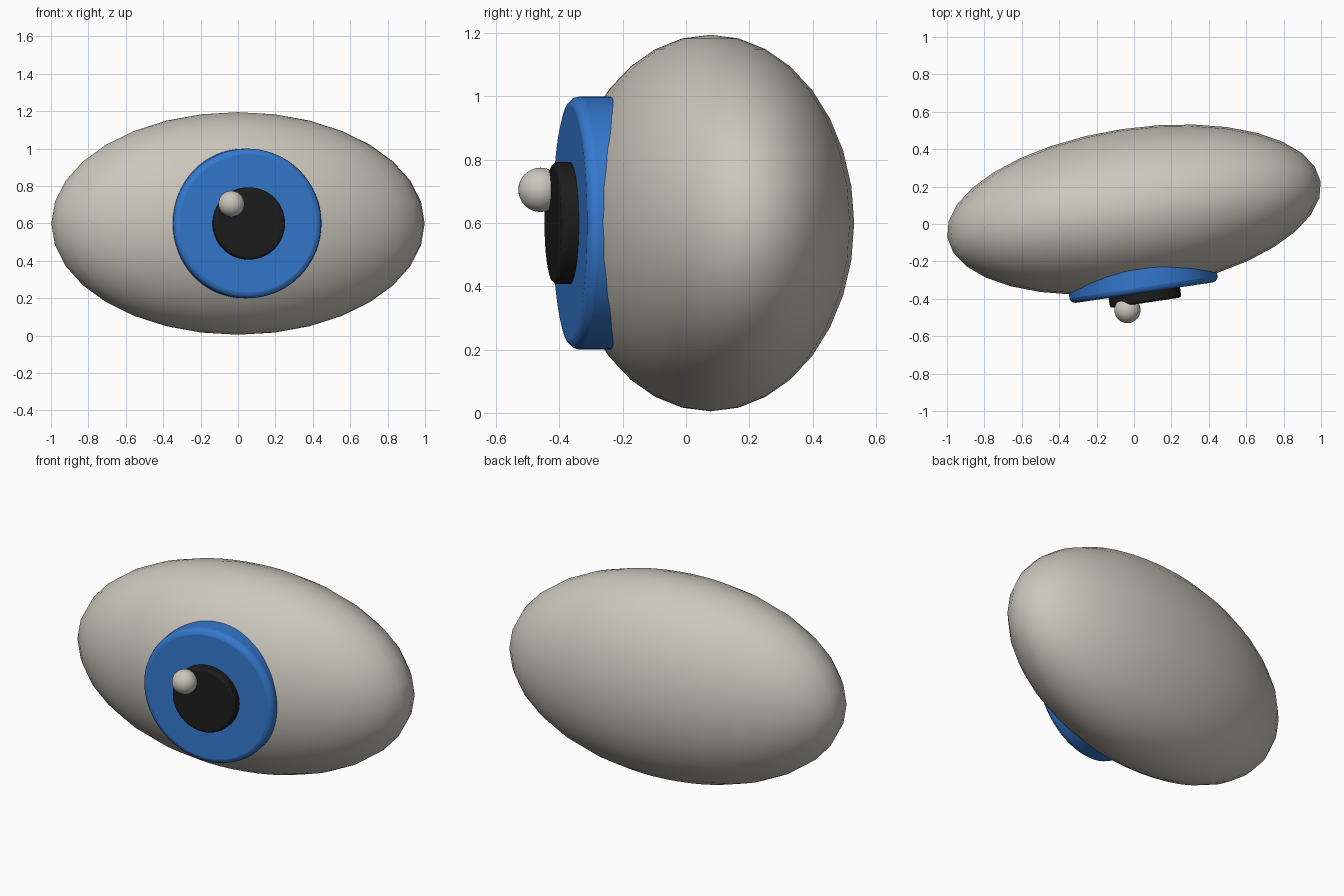
import bpy, math
from mathutils import Matrix, Vector

if "Cube" in bpy.data.objects:
    bpy.data.objects.remove(bpy.data.objects["Cube"])

TURN = math.radians(8.5)
ROT = Matrix.Rotation(TURN, 4, 'Z')
FORWARD = ROT @ Vector((0, -1, 0))


def material(name, color):
    m = bpy.data.materials.new(name)
    m.diffuse_color = (*color, 1)
    m.use_nodes = True
    m.node_tree.nodes["Principled BSDF"].inputs["Base Color"].default_value = m.diffuse_color
    return m


shell = material("warm_white", (0.60, 0.57, 0.51))
blue = material("iris_blue", (0.035, 0.19, 0.62))
black = material("pupil_black", (0.012, 0.012, 0.012))


def finish(name, mat):
    o = bpy.context.object
    o.name = name
    o.data.materials.append(mat)
    return o


def ball(name, center, radii, mat):
    bpy.ops.mesh.primitive_uv_sphere_add(segments=32, ring_count=16, radius=1)
    o = finish(name, mat)
    o.data.transform(Matrix.Translation(center) @ ROT @ Matrix.Diagonal((*radii, 1)))
    bpy.ops.object.shade_smooth()


def disc(name, front, radius, depth, bevel, mat):
    """Rounded-rim disc whose front face is centred on the given point."""
    bpy.ops.mesh.primitive_cylinder_add(vertices=64, radius=radius, depth=depth)
    o = finish(name, mat)
    center = Vector(front) - FORWARD * depth / 2
    o.data.transform(Matrix.Translation(center) @ ROT @ Matrix.Rotation(math.pi / 2, 4, 'X'))
    b = o.modifiers.new("rounded_rim", 'BEVEL')
    b.width = bevel
    b.segments = 3
    b.limit_method = 'ANGLE'
    b.angle_limit = math.radians(40)
    bpy.ops.object.shade_smooth_by_angle(angle=math.radians(35))


# Eyeball, iris, pupil and glint
ball("eyeball", (0, 0.077, 0.6), (1.009, 0.435, 0.595), shell)
disc("iris", (0.055, -0.367, 0.6), 0.40, 0.20, 0.03, blue)
disc("pupil", (0.063, -0.421, 0.6), 0.193, 0.10, 0.015, black)
ball("glint", (-0.035, -0.46, 0.705), (0.07, 0.07, 0.07), shell)
